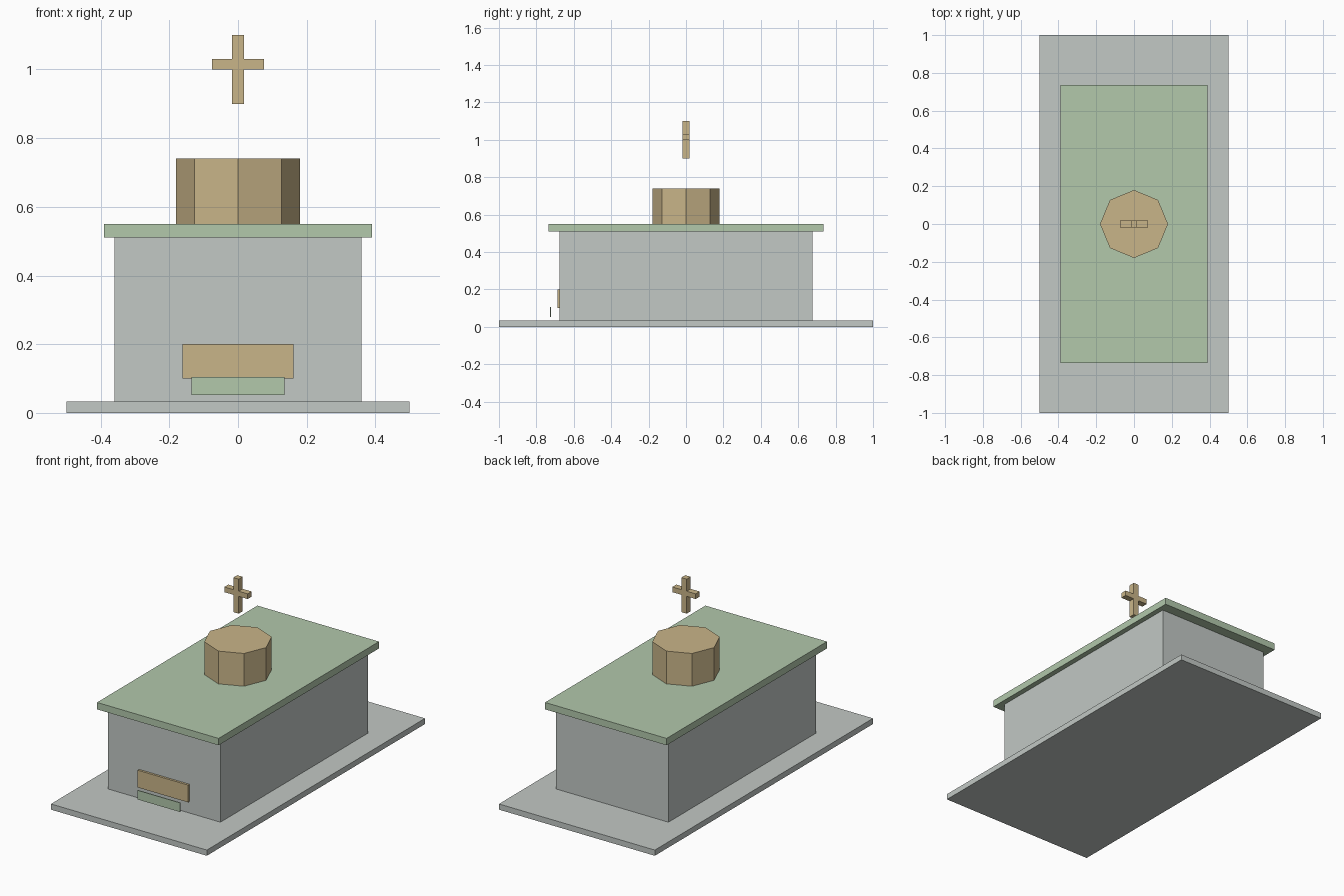
import bpy
import math

cube = bpy.data.objects.get("Cube")
if cube:
    bpy.data.objects.remove(cube, do_unlink=True)


def material(name, rgb):
    m = bpy.data.materials.new(name)
    m.use_nodes = True
    m.diffuse_color = (*rgb, 1)
    m.node_tree.nodes["Principled BSDF"].inputs["Base Color"].default_value = (*rgb, 1)
    return m


stone = material("pale_grey_stone", (0.54, 0.58, 0.555))
green = material("soft_green", (0.445, 0.578, 0.41))
tan = material("warm_tan", (0.584, 0.462, 0.25))


def finish(name, mat):
    ob = bpy.context.object
    ob.name = ob.data.name = name
    ob.data.materials.append(mat)
    return ob


def box(name, mat, width, depth, bottom, top, y=0):
    """Box centred on x, spanning bottom to top."""
    bpy.ops.mesh.primitive_cube_add(size=1, location=(0, y, (bottom + top) / 2))
    ob = finish(name, mat)
    ob.scale = (width, depth, top - bottom)
    bpy.ops.object.transform_apply(location=False, rotation=False, scale=True)
    return ob


# Building
box("base_slab", stone, 1.0, 2.0, 0, 0.033)
box("walls", stone, 0.72, 1.35, 0.033, 0.51)
box("roof_slab", green, 0.78, 1.47, 0.51, 0.55)

# Octagonal drum with corners on the axes
bpy.ops.mesh.primitive_cylinder_add(vertices=8, radius=0.18, depth=0.19, location=(0, 0, 0.645))
finish("roof_drum", tan)

# Floating cross
upright = box("cross_upright", tan, 0.034, 0.036, 0.9, 1.1)
box("cross_arm", tan, 0.15, 0.036, 1.0, 1.03)

# Front panels
box("entrance_panel", tan, 0.324, 0.013, 0.1, 0.2, y=-0.6815)
box("entrance_step_plate", green, 0.272, 0.005, 0.052, 0.105, y=-0.724)
